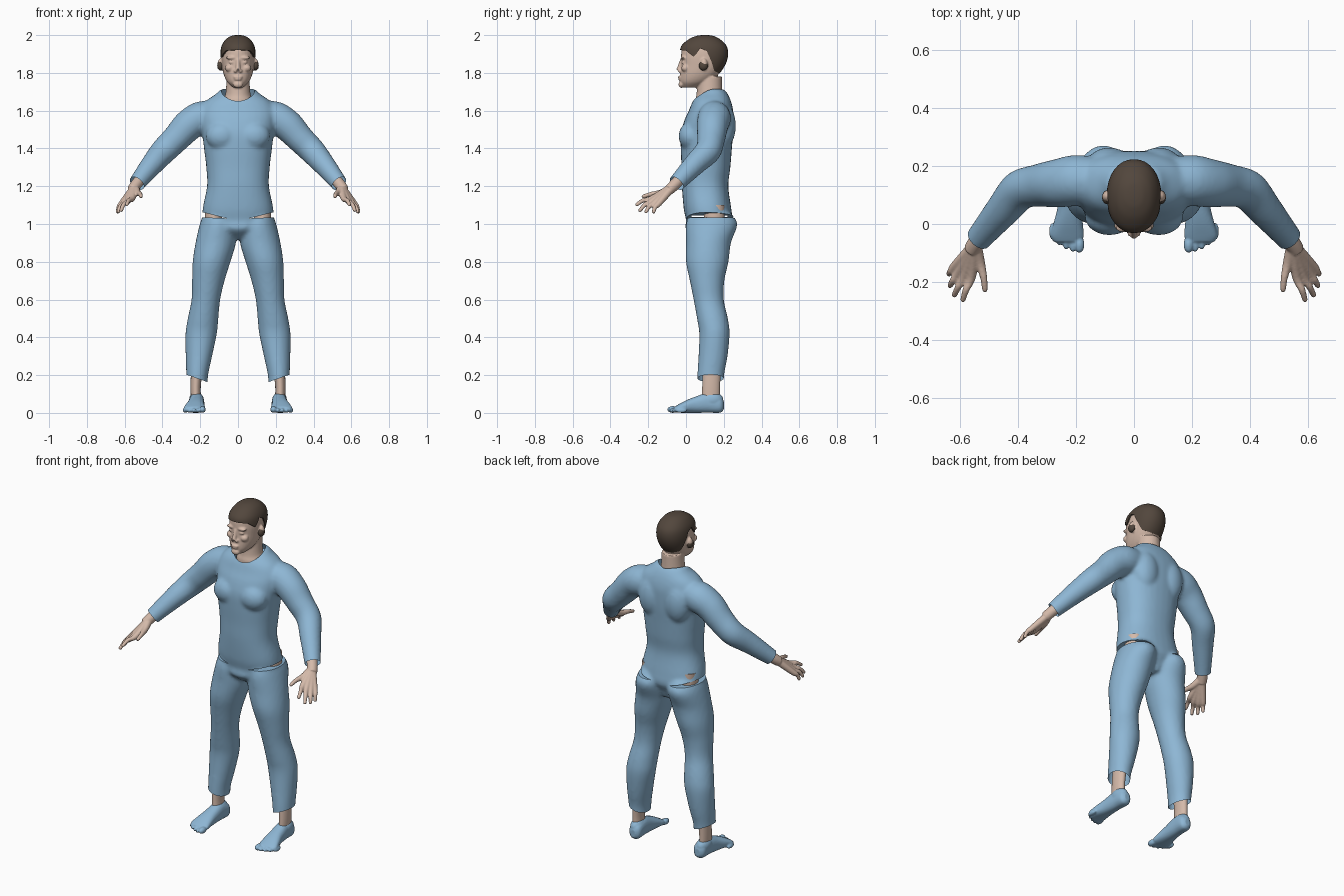
import bpy, bmesh
from math import cos, sin, tau, radians, copysign
from mathutils import Vector, Matrix

cube = bpy.data.objects.get("Cube")
if cube:
    bpy.data.objects.remove(cube, do_unlink=True)


def material(name, rgb):
    m = bpy.data.materials.new(name)
    m.use_nodes = True
    m.diffuse_color = (*rgb, 1)
    m.node_tree.nodes["Principled BSDF"].inputs["Base Color"].default_value = (*rgb, 1)
    return m


BLUE = material("blue cloth", (0.27, 0.47, 0.66))
SKIN = material("skin", (0.66, 0.49, 0.40))
BROWN = material("dark brown hair", (0.085, 0.062, 0.046))


# ---------- shape helpers ----------
def spline(a, b, c, d, t):
    return 0.5 * (2 * b + (c - a) * t + (2 * a - 5 * b + 4 * c - d) * t * t
                  + (3 * b - a - 3 * c + d) * t ** 3)


def loft(bm, rings, n=32, p=2.0, steps=5):
    """Skin smoothly through rings given as (centre, u radius, v radius)."""
    last, dense = len(rings) - 1, []
    for i in range(last):
        quad = [rings[max(0, min(last, i + k))] for k in (-1, 0, 1, 2)]
        for j in range(steps):
            dense.append([spline(*col, j / steps) for col in zip(*quad)])
    dense.append(rings[-1])
    loops = []
    for c, u, v in dense:
        loop = []
        for k in range(n):
            a, b = cos(tau * k / n), sin(tau * k / n)
            loop.append(bm.verts.new(c + u * copysign(abs(a) ** (2 / p), a)
                                     + v * copysign(abs(b) ** (2 / p), b)))
        loops.append(loop)
    for lo, hi in zip(loops, loops[1:]):
        for k in range(n):
            m = (k + 1) % n
            bm.faces.new((lo[k], lo[m], hi[m], hi[k]))
    bm.faces.new(loops[0][::-1])
    bm.faces.new(loops[-1])


def column(bm, rows, s=1, p=2.0):
    """Upright loft; rows are (z, x, half width, front y, back y)."""
    loft(bm, [(Vector((s * x, (f + b) / 2, z)), Vector((r, 0, 0)),
               Vector((0, (b - f) / 2, 0))) for z, x, r, f, b in rows], p=p)


def tube(bm, rows, s=1, n=20):
    """Round loft along a path; rows are (x, y, z, radius)."""
    pts = [Vector((s * x, y, z)) for x, y, z, _ in rows]
    rings = []
    for i, row in enumerate(rows):
        t = (pts[min(i + 1, len(pts) - 1)] - pts[max(i - 1, 0)]).normalized()
        u = t.cross(Vector((s, 1, 1))).normalized()
        rings.append((pts[i], u * row[3], t.cross(u) * row[3]))
    loft(bm, rings, n)


def ball(bm, centre, radii):
    bmesh.ops.create_uvsphere(bm, u_segments=24, v_segments=16, radius=1,
                              matrix=Matrix.Translation(centre) @ Matrix.Diagonal((*radii, 1)))


def make(name, bm, mat=None):
    bmesh.ops.recalc_face_normals(bm, faces=bm.faces)
    me = bpy.data.meshes.new(name)
    bm.to_mesh(me)
    bm.free()
    ob = bpy.data.objects.new(name, me)
    bpy.context.collection.objects.link(ob)
    if mat:
        me.materials.append(mat)
    else:
        ob.hide_render = True
    return ob


def finish(ob, mat, voxel=0, smooth=0, cutters=(), operation='DIFFERENCE'):
    """Fuse, soften and cut an object, then bake the result."""
    if voxel:
        fuse = ob.modifiers.new("fuse", 'REMESH')
        fuse.mode, fuse.voxel_size = 'VOXEL', voxel
        soft = ob.modifiers.new("soften", 'SMOOTH')
        soft.factor, soft.iterations = 0.5, smooth
    for cutter in cutters:
        cut = ob.modifiers.new("cut", 'BOOLEAN')
        cut.operation, cut.object, cut.solver = operation, cutter, 'EXACT'
    graph = bpy.context.evaluated_depsgraph_get()
    me = bpy.data.meshes.new_from_object(ob.evaluated_get(graph))
    ob.modifiers.clear()
    ob.data = me
    me.materials.clear()
    me.materials.append(mat)
    for f in me.polygons:
        f.material_index = 0
    me.shade_smooth()
    me.set_sharp_from_angle(angle=radians(50))
    for cutter in cutters:
        bpy.data.objects.remove(cutter, do_unlink=True)


def prism(name, outline, to3d, lo, hi):
    bm = bmesh.new()
    a = [bm.verts.new(to3d(p, q, lo)) for p, q in outline]
    b = [bm.verts.new(to3d(p, q, hi)) for p, q in outline]
    for i in range(len(a)):
        j = (i + 1) % len(a)
        bm.faces.new((a[i], a[j], b[j], b[i]))
    bm.faces.new(a[::-1])
    bm.faces.new(b)
    return make(name, bm)


def trim(ob, co, keep, inside):
    """Cut one limb open at a hem."""
    bm = bmesh.new()
    bm.from_mesh(ob.data)
    faces = [f for f in bm.faces if inside(f.calc_center_median())]
    geom = list({e for f in faces for e in (*f.verts, *f.edges)}) + faces
    bmesh.ops.bisect_plane(bm, geom=geom, plane_co=co, plane_no=keep, clear_inner=True)
    bm.to_mesh(ob.data)
    bm.free()


# ---------- suit: torso, arms and legs fused ----------
bm = bmesh.new()
column(bm, [(.92, 0, .03, .06, .2), (.97, 0, .12, .0, .22), (1.02, 0, .18, .0, .245),
            (1.08, 0, .187, -.012, .24), (1.2, 0, .164, -.022, .224), (1.3, 0, .168, -.024, .235),
            (1.4, 0, .18, -.028, .243), (1.48, 0, .19, -.027, .25), (1.55, 0, .2, -.008, .252),
            (1.6, 0, .2, .015, .25), (1.65, 0, .17, .036, .238), (1.69, 0, .115, .065, .22),
            (1.715, 0, .09, .09, .2)], p=2.3)
for s in (1, -1):
    ball(bm, (s * .085, .025, 1.465), (.085, .064, .075))
    ball(bm, (s * .085, .2, 1.52), (.08, .064, .12))
    tube(bm, [(.12, .15, 1.575, .08), (.2, .15, 1.56, .088), (.265, .14, 1.52, .083),
              (.33, .132, 1.45, .074), (.395, .115, 1.385, .069), (.455, .045, 1.315, .059),
              (.535, -.05, 1.215, .045), (.57, -.092, 1.17, .043)], s, 28)
    column(bm, [(1.06, .10, .08, .02, .235), (1.0, .105, .097, .0, .272), (.9, .118, .107, .0, .238),
                (.8, .14, .10, .0, .225), (.7, .157, .086, .02, .203), (.6, .17, .076, .04, .2),
                (.5, .185, .081, .058, .222), (.42, .195, .083, .07, .231), (.3, .207, .07, .066, .22),
                (.2, .216, .058, .06, .202), (.12, .218, .056, .06, .2)], s)
suit = make("suit", bm, BLUE)

# collar hole, hip slits and the hollow behind them
bm = bmesh.new()
bmesh.ops.create_cone(bm, cap_ends=True, segments=48, radius1=.088, radius2=.088, depth=.3,
                      matrix=Matrix.Translation((0, .08, 1.76)) @ Matrix.Rotation(radians(27), 4, 'X'))
cutters = [make("collar_cutter", bm)]
for s in (1, -1):
    cutters.append(prism("slit_cutter", [(s * .06, 1.03), (s * .3, 1.09), (s * .3, 1.04)],
                         lambda x, z, y: (x, y, z), -.2, .4))
cutters.append(prism("hollow_cutter", [(.03, 1.037), (.22, 1.037), (.22, 1.062), (.03, 1.062)],
                     lambda y, z, x: (x, y, z), -.12, .12))
finish(suit, BLUE, .011, 4, cutters)
for s in (1, -1):
    trim(suit, (s * .215, .13, .182), (-.35 * s, 0, 1), lambda c: c.z < .4 and c.x * s > 0)
    trim(suit, (s * .535, -.05, 1.215), (-.55 * s, .6, .65), lambda c: c.x * s > .45 and c.z > 1.1)

# ---------- head ----------
HEAD = [(1.722, 0, .025, -.012, .06), (1.75, 0, .056, -.03, .12), (1.79, 0, .075, -.031, .17),
        (1.84, 0, .084, -.026, .203), (1.89, 0, .087, -.026, .216), (1.935, 0, .08, -.018, .208),
        (1.97, 0, .058, .02, .175), (1.988, 0, .03, .06, .14), (1.993, 0, .008, .09, .11)]
bm = bmesh.new()
column(bm, HEAD, p=2.15)
column(bm, [(1.58, 0, .085, .05, .2), (1.65, 0, .081, .048, .2), (1.69, 0, .066, .056, .192),
            (1.78, 0, .06, .06, .19)])
tube(bm, [(0, -.022, 1.872, .009), (0, -.031, 1.84, .011), (0, -.04, 1.814, .013)])
ball(bm, (0, -.024, 1.738), (.026, .016, .018))
ball(bm, (0, -.032, 1.778), (.025, .011, .006))
ball(bm, (0, -.031, 1.766), (.021, .011, .006))
for s in (1, -1):
    ball(bm, (s * .013, -.032, 1.81), (.01, .012, .009))
    ball(bm, (s * .034, -.014, 1.88), (.03, .015, .009))
    ball(bm, (s * .033, -.012, 1.856), (.017, .013, .009))
    ball(bm, (s * .045, -.003, 1.825), (.024, .022, .02))
    ball(bm, (s * .09, .095, 1.845), (.019, .02, .032))
finish(make("head_and_neck", bm, SKIN), SKIN, .005, 3)

# hair cap cut along the hairline
bm = bmesh.new()
column(bm, [(z + .007, x, r + .007, f - .007, b + .007) for z, x, r, f, b in HEAD[1:]], p=2.15)
hair = make("hair", bm, BROWN)
hairline = prism("hairline_cutter", [(-.08, 1.925), (.0, 1.918), (.04, 1.885), (.055, 1.9), (.075, 1.93),
                                     (.11, 1.915), (.135, 1.86), (.15, 1.81), (.19, 1.79), (.26, 1.785),
                                     (.26, 2.05), (-.08, 2.05)], lambda y, z, x: (x, y, z), -.2, .2)
finish(hair, BROWN, cutters=[hairline], operation='INTERSECT')

# ---------- paired parts ----------
FINGERS = {  # knuckle and tip
    "index": ((.56, -.18, 1.135), (.592, -.268, 1.10)),
    "middle": ((.583, -.178, 1.122), (.622, -.25, 1.068)),
    "ring": ((.603, -.165, 1.112), (.637, -.217, 1.06)),
    "little": ((.617, -.145, 1.107), (.64, -.175, 1.058)),
}
for s, side in ((1, "left"), (-1, "right")):
    # hand
    bm = bmesh.new()
    tube(bm, [(.49, .0, 1.27, .03), (.54, -.06, 1.208, .03), (.56, -.09, 1.18, .028)], s)
    for knuckle, tip in FINGERS.values():
        k, t = Vector(knuckle), Vector(tip)
        tube(bm, [(.545, -.07, 1.198, .022), (*k, .016), (*(k.lerp(t, .5) + Vector((.003, -.003, .007))), .0115),
                  (*k.lerp(t, .9), .0095), (*t, .006)], s)
    tube(bm, [(.545, -.08, 1.19, .022), (.53, -.135, 1.165, .017), (.518, -.185, 1.158, .012),
              (.514, -.222, 1.147, .01), (.513, -.234, 1.143, .006)], s)
    finish(make(side + "_hand", bm, SKIN), SKIN, .0045, 2)

    # ankle
    bm = bmesh.new()
    column(bm, [(.05, .22, .028, .082, .18), (.14, .224, .027, .086, .18), (.3, .212, .035, .09, .19)], s)
    finish(make(side + "_ankle", bm, SKIN), SKIN)

    # foot with toes
    bm = bmesh.new()
    sole = [(.2, .216, .04, .016, .022), (.18, .216, .045, .036, .044), (.12, .218, .054, .039, .053),
            (.05, .222, .043, .043, .043), (.0, .227, .033, .051, .033), (-.04, .23, .023, .057, .022),
            (-.062, .228, .017, .048, .015)]
    loft(bm, [(Vector((s * x, y, z)), Vector((rx, 0, 0)), Vector((0, 0, rz)))
              for y, x, z, rx, rz in sole], p=2.3)
    ball(bm, (s * .221, .138, .068), (.038, .06, .044))
    for i in range(5):
        r = .013 if i else .018
        ball(bm, (s * (.188 + .023 * i), -.07 + .0028 * i * i, r), (r * .95, .03, r))
    finish(make(side + "_foot", bm, BLUE), BLUE, .005, 2)

    # dark ear shell and hip patch
    bm = bmesh.new()
    ball(bm, (s * .093, .092, 1.838), (.017, .024, .025))
    finish(make(side + "_ear_shell", bm, BROWN), BROWN)
    bm = bmesh.new()
    column(bm, [(1.0, .13, .045, .095, .205), (1.1, .13, .045, .095, .205)], s)
    finish(make(side + "_hip_patch", bm, SKIN), SKIN)
